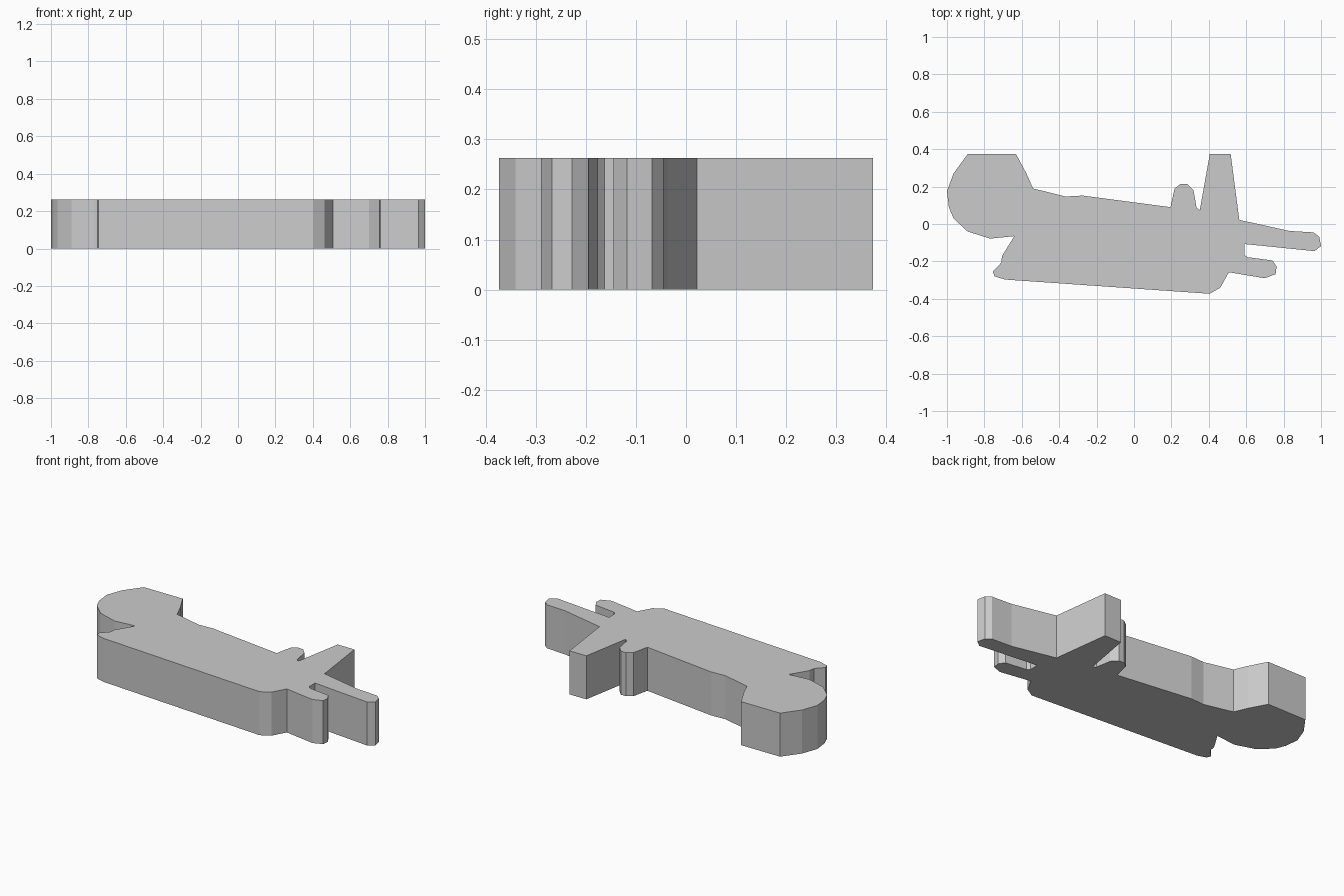
import bpy, bmesh

if "Cube" in bpy.data.objects:
    bpy.data.objects.remove(bpy.data.objects["Cube"])

HEIGHT = 0.263

# Outline seen from above, clockwise, grouped by feature
round_end = [(-0.77, -0.078), (-0.89, -0.04), (-0.965, 0.03), (-0.99, 0.09),
             (-1.0, 0.175), (-0.965, 0.27), (-0.89, 0.373), (-0.63, 0.373),
             (-0.575, 0.27), (-0.54, 0.19)]
back_edge = [(-0.365, 0.147), (-0.275, 0.152), (0.195, 0.09)]
small_bump = [(0.217, 0.19), (0.25, 0.215), (0.285, 0.215), (0.318, 0.18),
              (0.335, 0.085), (0.352, 0.075)]
tall_fin = [(0.405, 0.373), (0.517, 0.373), (0.563, 0.022)]
long_prong = [(0.83, -0.037), (0.96, -0.045), (0.99, -0.068), (1.0, -0.118),
              (0.965, -0.145), (0.59, -0.107)]
short_prong = [(0.59, -0.163), (0.605, -0.177), (0.74, -0.195), (0.762, -0.228),
               (0.757, -0.268), (0.7, -0.29), (0.507, -0.258)]
front_edge = [(0.462, -0.34), (0.405, -0.373), (-0.69, -0.297)]
notch = [(-0.745, -0.28), (-0.755, -0.255), (-0.71, -0.207), (-0.705, -0.17),
         (-0.64, -0.065)]

outline = (round_end + back_edge + small_bump + tall_fin + long_prong
           + short_prong + front_edge + notch)


def extrude_profile(name, points, height):
    """Flat-sided solid standing on z = 0."""
    bm = bmesh.new()
    base = bm.faces.new([bm.verts.new((x, y, 0)) for x, y in points])
    top = bmesh.ops.extrude_face_region(bm, geom=[base], use_keep_orig=True)
    verts = [g for g in top["geom"] if isinstance(g, bmesh.types.BMVert)]
    bmesh.ops.translate(bm, verts=verts, vec=(0, 0, height))
    bmesh.ops.recalc_face_normals(bm, faces=bm.faces)
    mesh = bpy.data.meshes.new(name)
    bm.to_mesh(mesh)
    bm.free()
    obj = bpy.data.objects.new(name, mesh)
    bpy.context.collection.objects.link(obj)
    return obj


# Solid plate body
extrude_profile("plate_body", outline, HEIGHT)
